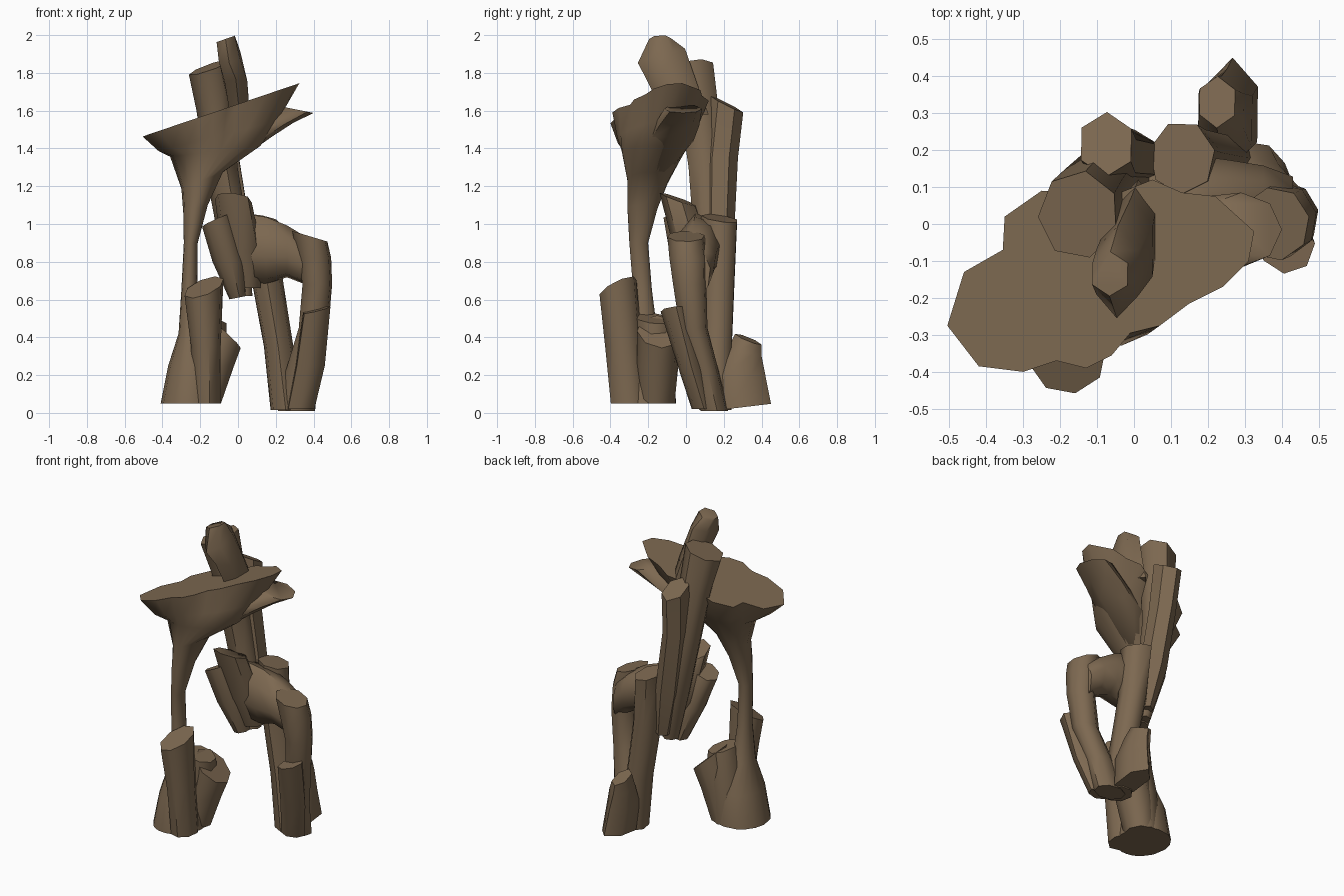
import bpy, math

rock = bpy.data.materials.new("brown_rock")
rock.diffuse_color = (0.205, 0.14, 0.082, 1)


def build(name, rings):
    """Skin a list of equal-length rings and cap both ends."""
    n = len(rings[0])
    verts = [p for r in rings for p in r]
    faces = [tuple(range(n))[::-1], tuple(range(len(verts) - n, len(verts)))]
    for k in range(len(rings) - 1):
        for i in range(n):
            j = (i + 1) % n
            faces.append((k * n + i, k * n + j, k * n + n + j, k * n + n + i))
    me = bpy.data.meshes.new(name)
    me.from_pydata(verts, [], faces)
    me.materials.append(rock)
    ob = bpy.data.objects.new(name, me)
    bpy.context.collection.objects.link(ob)
    bpy.ops.object.select_all(action='DESELECT')
    ob.select_set(True)
    bpy.context.view_layer.objects.active = ob
    bpy.ops.object.mode_set(mode='EDIT')
    bpy.ops.mesh.select_all(action='SELECT')
    bpy.ops.mesh.normals_make_consistent(inside=False)
    bpy.ops.object.mode_set(mode='OBJECT')
    bpy.ops.object.shade_smooth_by_angle(angle=math.radians(54))
    return ob


def ring(c, rx, ry, tx=0.0, ty=0.0, angles=()):
    """Ellipse round c whose height slopes by tx along x and ty along y."""
    pts = []
    for a in angles:
        dx, dy = rx * math.cos(a), ry * math.sin(a)
        pts.append((c[0] + dx, c[1] + dy, c[2] + tx * dx + ty * dy))
    return pts


def column(name, rows, n=7, phase=0.3):
    """Broken stone column; rows run bottom to top."""
    ang = [phase + 2 * math.pi * i / n for i in range(n)]
    return build(name, [ring(r[:3], *r[3:], angles=ang) for r in rows])


# Mushroom rock: slim stem flaring into a sloping slab
outline = [(-.505, -.275), (-.42, -.385), (-.3, -.4), (-.21, -.37), (-.13, -.39),
           (-.06, -.355), (-.01, -.295), (.07, -.275), (.15, -.215), (.24, -.17),
           (.31, -.1), (.325, -.02), (.22, .075), (.13, .085), (.05, .12),
           (-.05, .08), (-.25, .09), (-.35, .02), (-.355, -.07), (-.46, -.13)]
ang = [math.atan2((y + .15) / .26, (x + .1) / .41) for x, y in outline]
top = [(x, y, 1.635 + .34 * x) for x, y in outline]
stem = [(-.255, -.22, .05, .155, .17), (-.245, -.22, .25, .125, .15),
        (-.25, -.23, .42, .065, .08), (-.258, -.23, .65, .042, .05),
        (-.25, -.25, .9, .037, .05), (-.225, -.23, 1.08, .065, .08, .3),
        (-.19, -.2, 1.23, .11, .11, .4)]
flare = [ring(r[:3], *r[3:], angles=ang) for r in stem]
low = ring((-.12, -.17, 1.385), .24, .17, .12, 0, ang)
mid = [tuple(.5 * a + .5 * b - (.025 if k == 2 else 0) for k, (a, b) in enumerate(zip(p, q)))
       for p, q in zip(low, top)]
build("slab_and_stem", flare + [low, mid, top])

# Lower prong under the right end of the slab
column("slab_prong", [(-.14, -.16, 1.27, .05, .06), (.03, -.09, 1.44, .15, .13, .15),
                      (.15, -.05, 1.52, .14, .12, .1), (.29, -.015, 1.61, .11, .1, -.2, 0)], 8, 0)

# Boulder standing on the slab
column("top_boulder", [(.01, .0, 1.58, .06, .12), (-.01, -.07, 1.74, .07, .14, 0, -.2),
                       (-.045, -.13, 1.89, .065, .125, .1, .3),
                       (-.065, -.135, 1.98, .055, .06, .35, 0)], 6, .5)

# Broken columns at the foot of the stem
column("front_left_column", [(-.165, -.3, .05, .075, .1), (-.17, -.33, .35, .08, .1),
                             (-.18, -.36, .665, .105, .1, .35, .45)], 8, .2)
column("inner_left_column", [(-.18, -.16, .05, .09, .1), (-.13, -.15, .25, .11, .11),
                             (-.08, -.14, .43, .095, .12, -.9, -.1)], 8, .1)
column("rear_left_column", [(-.2, -.15, .05, .1, .095), (-.17, -.16, .3, .11, .11),
                            (-.15, -.17, .5, .09, .1, -.3, -.1)], 8, .6)

# Tall leaning columns at the back
column("tall_column", [(.03, .11, .62, .05, .05), (-.015, .13, .9, .085, .09),
                       (-.085, .11, 1.3, .09, .1), (-.12, .07, 1.6, .1, .105),
                       (-.15, .025, 1.83, .11, .12, .35, .15)], 7, .5)
column("tall_back_column", [(.05, .15, .66, .05, .06), (.0, .175, .95, .08, .08),
                            (-.06, .185, 1.35, .075, .09),
                            (-.075, .215, 1.635, .078, .088, -.1, -.5)], 6, .5)

# Hanging chunks in the middle
column("hanging_chunk", [(.05, .08, .66, .07, .07), (.02, .04, .85, .11, .1),
                         (-.025, -.04, 1.13, .1, .1, -.1, -.35)], 7, .2)
column("hanging_shard", [(-.0, .05, .61, .045, .06, .2), (-.05, .01, .8, .085, .09),
                         (-.115, -.045, 1.02, .075, .075, .45, -.1)], 7, .4)

# Right-hand legs
column("right_leg", [(.255, .16, .015, .085, .09), (.215, .165, .35, .08, .085),
                     (.155, .175, .7, .085, .09), (.13, .18, 1.03, .09, .1, -.2, -.15)], 7, .2)
column("low_back_column", [(.265, .3, .03, .08, .15, 0, .12), (.25, .28, .2, .08, .14),
                           (.235, .31, .32, .07, .09, 0, -.2),
                           (.225, .33, .39, .055, .07, -.2, -.4)], 6, .5)
column("arch_leg", [(.31, .15, .01, .1, .075), (.34, .1, .22, .09, .075),
                    (.4, .04, .45, .08, .075), (.42, .02, .68, .08, .09),
                    (.405, .01, .82, .09, .1), (.38, .0, .935, .095, .1, -.3, 0)], 8, .2)
column("arch_front_column", [(.33, .09, .02, .075, .06), (.38, .02, .25, .08, .065),
                             (.415, -.06, .545, .075, .075, .25, .1)], 7, .1)

# Bridge of the arch, running sideways
bridge = [(.02, .07, .88, .1, .18), (.15, .07, .86, .12, .18), (.26, .06, .855, .115, .14),
          (.35, .06, .81, .1, .13), (.43, .05, .74, .08, .13)]
build("arch_bridge", [[(x, y + ry * math.cos(a), z + rz * math.sin(a))
                       for a in (.2 + i * math.pi / 4 for i in range(8))]
                      for x, y, z, ry, rz in bridge])
